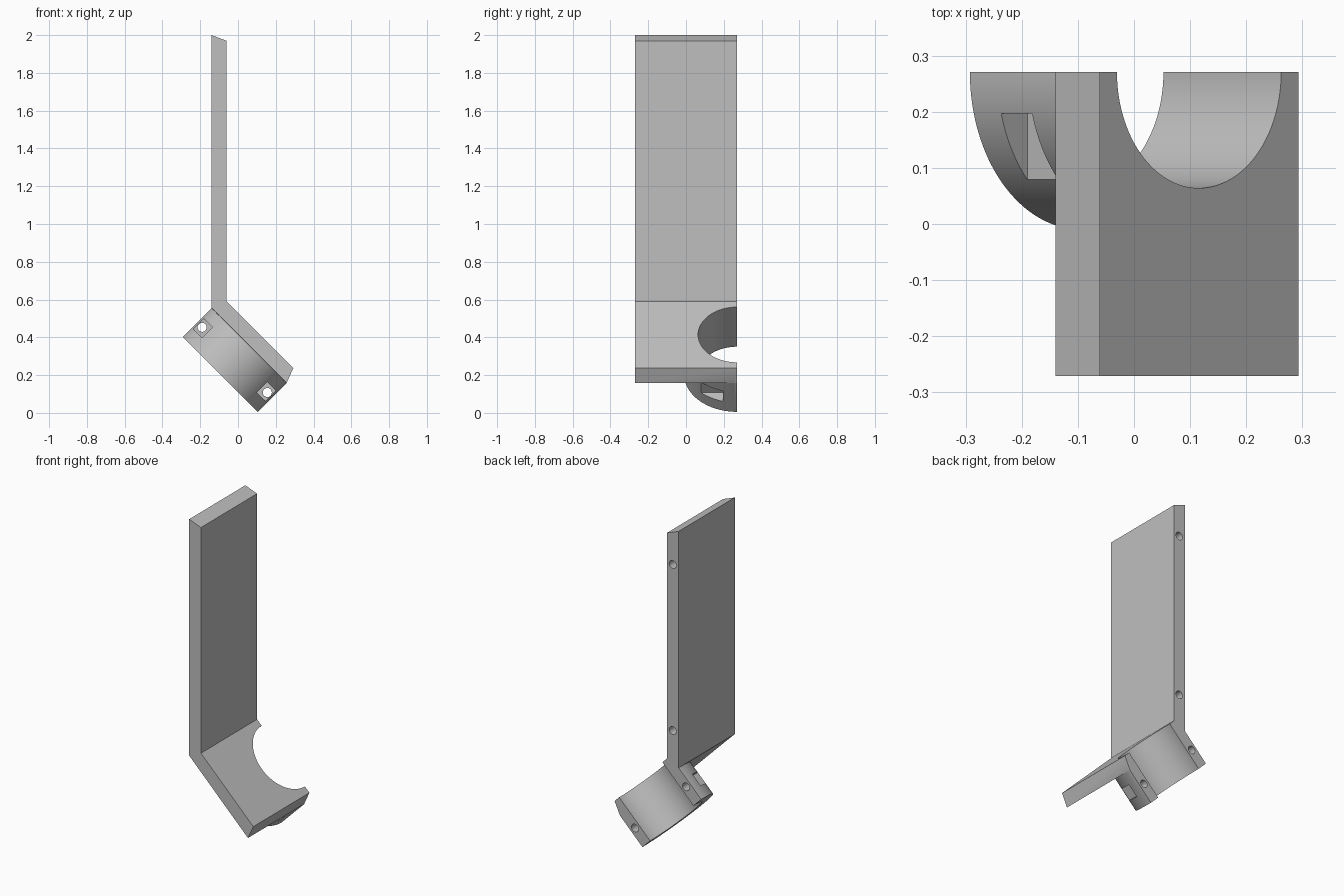
import bpy
import bmesh
from math import sin, cos, pi, sqrt
from mathutils import Matrix, Vector

if "Cube" in bpy.data.objects:
    bpy.data.objects.remove(bpy.data.objects["Cube"], do_unlink=True)

HALF = 0.271          # half width of the bracket
OUTER, BORE = 0.281, 0.207
RING_LOW, RING_TOP = 0.078, 0.2945
RING_MID = 0.186
SCREW = 0.024
POCKET = 0.078

grey = bpy.data.materials.new("plain grey")
grey.use_nodes = True
colour = (0.52, 0.52, 0.52, 1)
grey.diffuse_color = colour
grey.node_tree.nodes["Principled BSDF"].inputs["Base Color"].default_value = colour

# Tilted frame of the foot: along the foot, across it, square to it
s = 1 / sqrt(2)
tilt = Matrix(((s, 0, s, -0.149), (0, 1, 0, 0), (-s, 0, s, 0.149), (0, 0, 0, 1)))


def make(name, bm):
    bmesh.ops.recalc_face_normals(bm, faces=bm.faces)
    mesh = bpy.data.meshes.new(name)
    bm.to_mesh(mesh)
    bm.free()
    mesh.materials.append(grey)
    obj = bpy.data.objects.new(name, mesh)
    bpy.context.collection.objects.link(obj)
    return obj


def prism(name, points, sweep, matrix=Matrix()):
    bm = bmesh.new()
    face = bm.faces.new([bm.verts.new(p) for p in points])
    grown = bmesh.ops.extrude_face_region(bm, geom=[face])["geom"]
    bmesh.ops.translate(bm, vec=Vector(sweep),
                        verts=[g for g in grown if isinstance(g, bmesh.types.BMVert)])
    bm.transform(matrix)
    return make(name, bm)


def cylinder(name, radius, depth, matrix, sides):
    bm = bmesh.new()
    bmesh.ops.create_cone(bm, cap_ends=True, segments=sides,
                          radius1=radius, radius2=radius, depth=depth, matrix=matrix)
    return make(name, bm)


def combine(target, tool, operation):
    mod = target.modifiers.new(operation, "BOOLEAN")
    mod.operation = operation
    mod.solver = "EXACT"
    mod.object = tool
    bpy.context.view_layer.objects.active = target
    bpy.ops.object.modifier_apply(modifier=mod.name)
    bpy.data.objects.remove(tool, do_unlink=True)


def drill(target, x, z, depth):
    place = Matrix.Translation((x, HALF, z)) @ Matrix.Rotation(pi / 2, 4, "X")
    combine(target, cylinder("drill", SCREW, depth * 2, place, 24), "DIFFERENCE")


# Bent plate: upright and slanted foot
outline = [(-0.14, 2), (-0.061, 1.97), (-0.061, 0.591), (0.293, 0.237),
           (0.257, 0.158), (-0.14, 0.555)]
bracket = prism("bent_bracket", [(x, -HALF, z) for x, z in outline], (0, 2 * HALF, 0))

# Half-round collar under the foot
steps = 64
arc = [(OUTER * cos(pi * i / steps), HALF - OUTER * sin(pi * i / steps), RING_LOW)
       for i in range(steps + 1)]
combine(bracket, prism("collar", arc, (0, 0, RING_TOP - RING_LOW), tilt), "UNION")

# Round opening through collar and foot
bore = tilt @ Matrix.Translation((0, HALF, RING_MID))
combine(bracket, cylinder("bore", BORE, 0.8, bore, 128), "DIFFERENCE")

# Square nut pockets and screw holes in both collar walls
for side in (-1, 1):
    centre = Vector((side * (OUTER + BORE) / 2, 0, RING_MID))
    h = POCKET / 2
    square = [centre + Vector((a * h, -0.1, b * h))
              for a, b in ((-1, -1), (1, -1), (1, 1), (-1, 1))]
    combine(bracket, prism("pocket", square, (0, 0.297, 0), tilt), "DIFFERENCE")
    spot = tilt @ centre
    drill(bracket, spot.x, spot.z, 0.1)

# Blind holes in the back edge of the upright
for z in (1.787, 0.772):
    drill(bracket, -0.1, z, 0.2)

bpy.ops.object.select_all(action="DESELECT")
bracket.select_set(True)
bpy.context.view_layer.objects.active = bracket
bpy.ops.object.shade_smooth_by_angle(angle=pi / 6)
